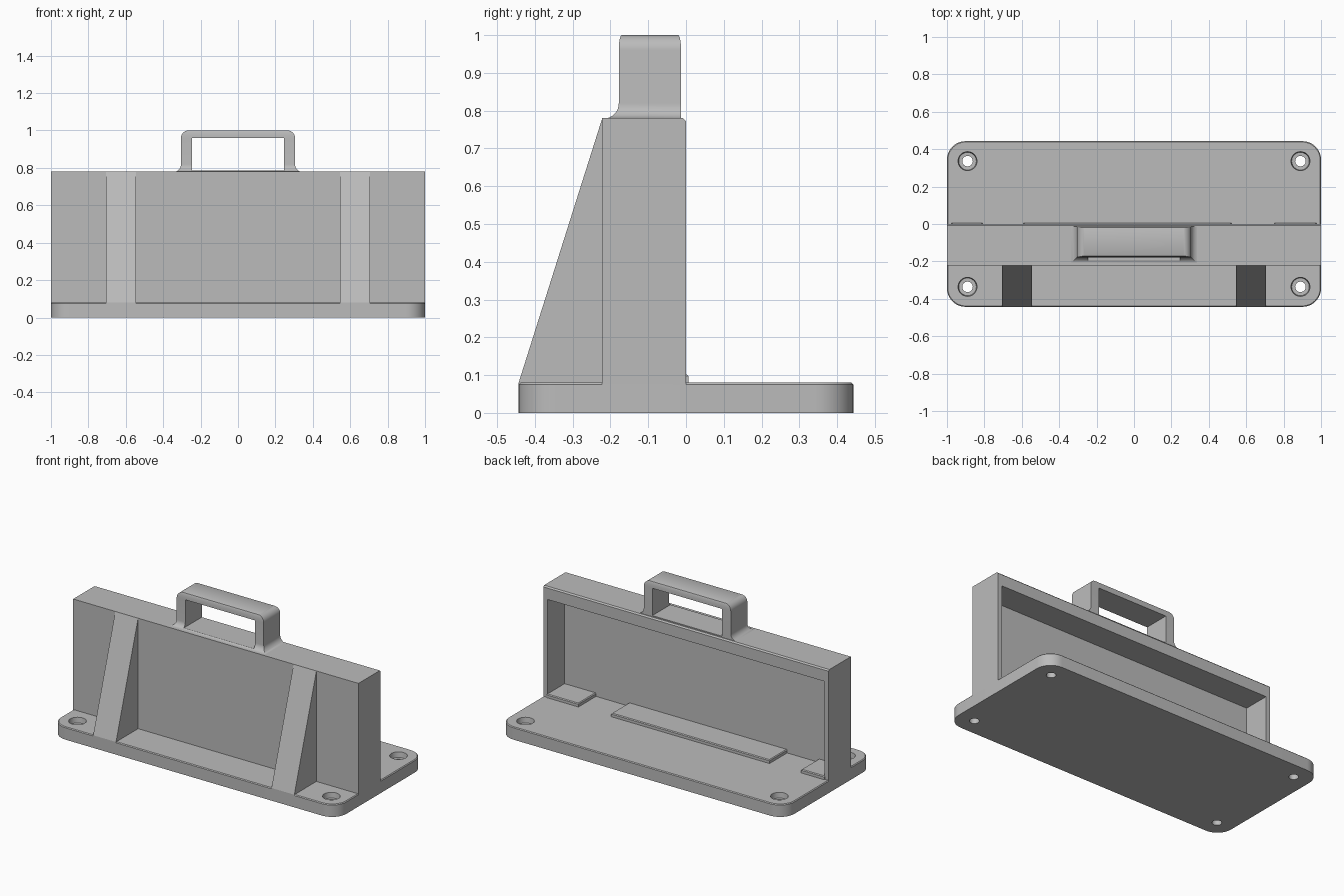
import bpy
import bmesh
from math import cos, sin, pi

cube = bpy.data.objects.get("Cube")
if cube:
    bpy.data.objects.remove(cube)

grey = bpy.data.materials.new("plain grey")
grey.use_nodes = True
colour = (0.5, 0.5, 0.5, 1)
grey.diffuse_color = colour
shader = next(n for n in grey.node_tree.nodes if n.type == 'BSDF_PRINCIPLED')
shader.inputs["Base Color"].default_value = colour


def finish(name, bm):
    bmesh.ops.recalc_face_normals(bm, faces=bm.faces)
    mesh = bpy.data.meshes.new(name)
    bm.to_mesh(mesh)
    bm.free()
    mesh.materials.append(grey)
    obj = bpy.data.objects.new(name, mesh)
    bpy.context.collection.objects.link(obj)
    return obj


def loft(name, rings):
    """Skin a stack of equal-length point rings and cap both ends."""
    bm = bmesh.new()
    loops = [[bm.verts.new(p) for p in ring] for ring in rings]
    n = len(loops[0])
    for a, b in zip(loops, loops[1:]):
        for i in range(n):
            j = (i + 1) % n
            bm.faces.new((a[i], a[j], b[j], b[i]))
    bm.faces.new(loops[0])
    bm.faces.new(loops[-1])
    return finish(name, bm)


def rect(x0, x1, y0, y1, z):
    return [(x0, y0, z), (x1, y0, z), (x1, y1, z), (x0, y1, z)]


def box(name, x0, x1, y0, y1, z0, z1):
    return loft(name, [rect(x0, x1, y0, y1, z0), rect(x0, x1, y0, y1, z1)])


def circle(x, y, r, z, n=32):
    return [(x + r * cos(2 * pi * i / n), y + r * sin(2 * pi * i / n), z) for i in range(n)]


def rounded(hx, hy, r, z, steps=10):
    pts = []
    for q, (sx, sy) in enumerate([(1, 1), (-1, 1), (-1, -1), (1, -1)]):
        for i in range(steps + 1):
            a = pi / 2 * (q + i / steps)
            pts.append((sx * (hx - r) + r * cos(a), sy * (hy - r) + r * sin(a), z))
    return pts


def cut(obj, cutter):
    mod = obj.modifiers.new("cut", 'BOOLEAN')
    mod.operation = 'DIFFERENCE'
    mod.solver = 'EXACT'
    mod.object = cutter
    bpy.context.view_layer.objects.active = obj
    bpy.ops.object.modifier_apply(modifier=mod.name)
    bpy.data.objects.remove(cutter)


def smooth(obj):
    bpy.ops.object.select_all(action='DESELECT')
    obj.select_set(True)
    bpy.context.view_layer.objects.active = obj
    bpy.ops.object.shade_smooth_by_angle(angle=pi / 6)


DEPTH, FLOOR, TOP = 0.443, 0.08, 0.78
FRONT = -0.222

# Base plate with rounded corners and a softened top edge
base = loft("base_plate", [
    rounded(1, DEPTH, 0.1, 0),
    rounded(1, DEPTH, 0.1, FLOOR - 0.005),
    rounded(0.995, DEPTH - 0.005, 0.095, FLOOR)])

# Counterbored screw holes
for sx in (-1, 1):
    for sy in (-1, 1):
        x, y = sx * 0.89, sy * 0.336
        cut(base, loft("hole_cutter", [
            circle(x, y, 0.028, -0.1), circle(x, y, 0.028, 0.045),
            circle(x, y, 0.047, 0.046), circle(x, y, 0.052, FLOOR + 0.01)]))
smooth(base)

# Upright wall, softened along the rear top edge, with a deep rear pocket
profile = [(FRONT, 0.04), (0, 0.04), (0, TOP - 0.008), (-0.008, TOP), (FRONT, TOP)]
wall = loft("upright_wall", [[(x, y, z) for y, z in profile] for x in (-1, 1)])
cut(wall, box("pocket_cutter", -0.97, 0.97, -0.17, 0.1, FLOOR - 0.001, 0.70))

# Sloping front ribs
rib = [(-DEPTH, FLOOR), (-DEPTH, FLOOR - 0.01), (FRONT + 0.02, FLOOR - 0.01),
       (FRONT + 0.02, TOP - 0.001), (FRONT, TOP - 0.001)]
for side, x0 in (("right", -0.705), ("left", 0.545)):
    loft(side + "_rib", [[(x, y, z) for y, z in rib] for x in (x0, x0 + 0.16)])

# Raised pads on the pocket floor
for name, x0, x1 in (("centre", -0.59, 0.52), ("left", 0.75, 0.975), ("right", -0.975, -0.81)):
    loft(name + "_pad", [
        rect(x0, x1, -0.175, 0.006, FLOOR - 0.01),
        rect(x0, x1, -0.175, 0.006, FLOOR + 0.017),
        rect(x0 + 0.005, x1 - 0.005, -0.175, 0.001, FLOOR + 0.022)])

# Handle with a flared foot and rounded shoulders
rings = []
R = 0.04
for i in range(9):
    a = pi / 2 * i / 8
    o = R * (1 - sin(a))
    rings.append(rect(-0.305 - o, 0.305 + o, -0.178 - o, -0.013, TOP - 0.001 + R * (1 - cos(a))))
for i in range(9):
    a = pi / 2 * i / 8
    o = R * (1 - cos(a))
    e = 0.008 * (1 - cos(a))
    rings.append(rect(-0.305 + o, 0.305 - o, -0.178 + e, -0.013 - e, 1 - R + R * sin(a)))
handle = loft("handle", rings)
cut(handle, box("window_cutter", -0.245, 0.245, -0.4, 0.2, TOP + 0.007, 0.96))
smooth(handle)
